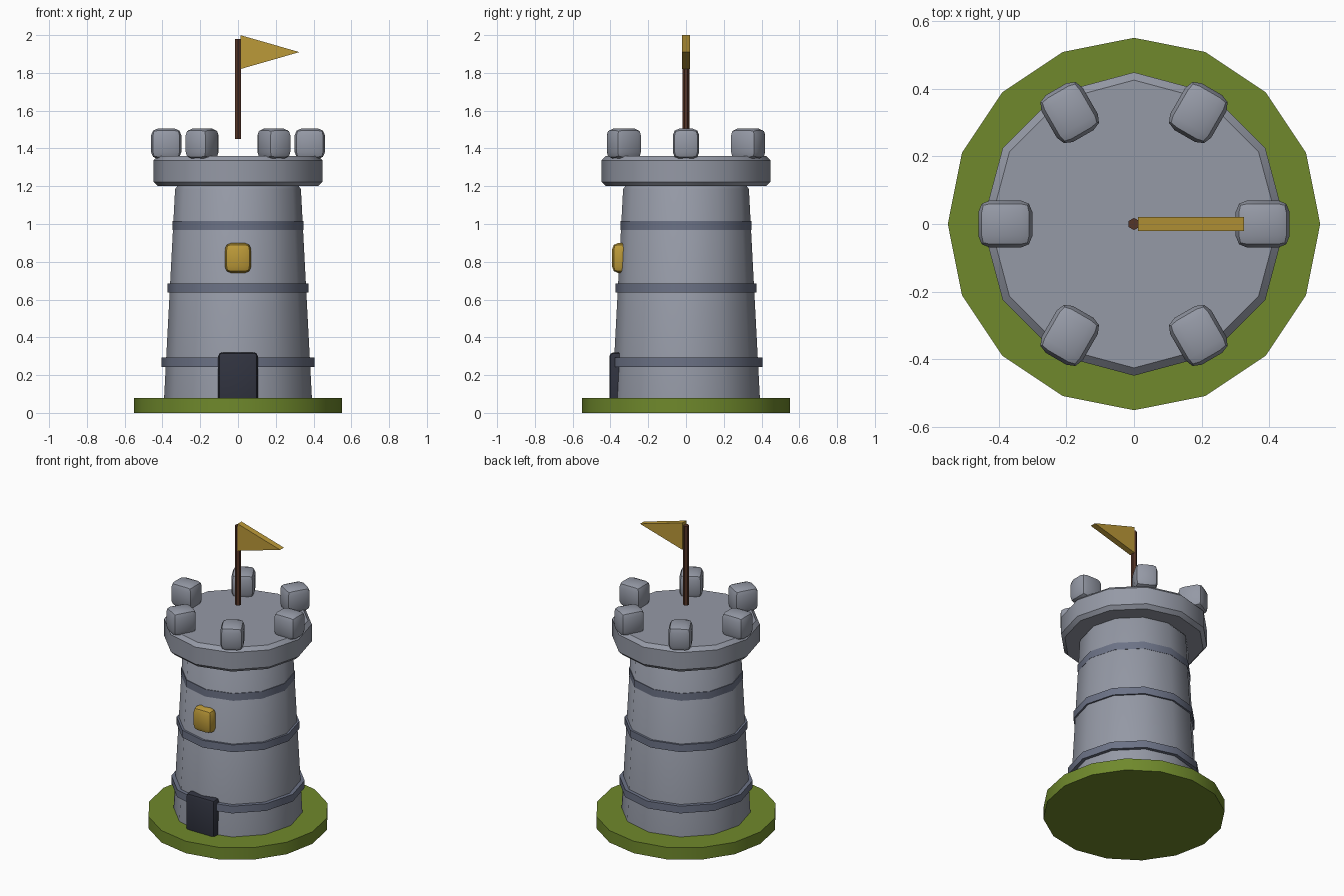
import bpy, bmesh
from math import sin, cos, pi, radians
from mathutils import Matrix

if "Cube" in bpy.data.objects:
    bpy.data.objects.remove(bpy.data.objects["Cube"])


def material(name, rgb):
    m = bpy.data.materials.new(name)
    m.diffuse_color = (*rgb, 1)
    m.use_nodes = True
    m.node_tree.nodes["Principled BSDF"].inputs["Base Color"].default_value = m.diffuse_color
    return m


STONE = material("stone", (0.30, 0.32, 0.38))
BAND = material("band_stone", (0.15, 0.17, 0.24))
GRASS = material("grass", (0.16, 0.25, 0.025))
GOLD = material("gold", (0.50, 0.32, 0.04))
WOOD = material("wood", (0.09, 0.035, 0.02))
DARK = material("dark", (0.03, 0.033, 0.05))


def finish(name, bm, mat, smooth=None):
    bmesh.ops.recalc_face_normals(bm, faces=bm.faces)
    me = bpy.data.meshes.new(name)
    bm.to_mesh(me)
    bm.free()
    me.materials.append(mat)
    ob = bpy.data.objects.new(name, me)
    bpy.context.collection.objects.link(ob)
    if smooth:
        bpy.ops.object.select_all(action='DESELECT')
        ob.select_set(True)
        bpy.context.view_layer.objects.active = ob
        bpy.ops.object.shade_smooth_by_angle(angle=radians(smooth))
    return ob


def lathe(name, profile, sides, mat, smooth=None, phase=0.0):
    """Closed solid turned from (radius, z) points, bottom to top."""
    bm = bmesh.new()
    rings = [[bm.verts.new((r * cos(phase + 2 * pi * i / sides),
                            r * sin(phase + 2 * pi * i / sides), z))
              for i in range(sides)] for r, z in profile]
    for a, b in zip(rings, rings[1:]):
        for i in range(sides):
            j = (i + 1) % sides
            bm.faces.new((a[i], a[j], b[j], b[i]))
    bm.faces.new(rings[0])
    bm.faces.new(rings[-1])
    return finish(name, bm, mat, smooth)


def block(name, size, centre, bevel, mat, turn=0.0):
    """Rounded box, turned about the tower axis."""
    bm = bmesh.new()
    bmesh.ops.create_cube(bm, size=1, matrix=Matrix.Diagonal((*size, 1)))
    bmesh.ops.bevel(bm, geom=bm.edges[:], offset=bevel, segments=2,
                    profile=0.5, affect='EDGES')
    bm.transform(Matrix.Rotation(turn, 4, 'Z') @ Matrix.Translation(centre))
    return finish(name, bm, mat, 40)


# Ground disc
lathe("ground", [(0.55, 0), (0.55, 0.08)], 16, GRASS, 30)

# Tapered tower body
lathe("tower_body", [(0.38, 0.05), (0.392, 0.065), (0.333, 1.185), (0.322, 1.20)],
      12, STONE, 35)

# Stone bands
for i, (r, z) in enumerate([(0.405, 0.268), (0.373, 0.662), (0.346, 0.992)]):
    lathe(f"band_{i + 1}", [(r, z - 0.024), (r, z + 0.024)], 12, BAND, 35)

# Overhanging platform
lathe("platform", [(0.425, 1.20), (0.448, 1.223), (0.448, 1.337), (0.425, 1.36)],
      12, STONE, 35)

# Battlements
for i in range(6):
    block(f"battlement_{i + 1}", (0.16, 0.14, 0.16), (0.38, 0, 1.425), 0.035,
          STONE, i * pi / 3)

# Door and window
block("door", (0.21, 0.10, 0.32), (0, -0.355, 0.16), 0.02, DARK)
block("window", (0.14, 0.09, 0.16), (0, -0.347, 0.82), 0.035, GOLD)

# Flag pole
lathe("flag_pole", [(0.018, 1.45), (0.018, 1.98)], 6, WOOD, phase=pi / 6)

# Pennant
bm = bmesh.new()
tri = [(0.012, 1.82), (0.325, 1.91), (0.012, 2.0)]
front = [bm.verts.new((x, -0.02, z)) for x, z in tri]
back = [bm.verts.new((x, 0.02, z)) for x, z in tri]
bm.faces.new(front)
bm.faces.new(back)
for i in range(3):
    j = (i + 1) % 3
    bm.faces.new((front[i], front[j], back[j], back[i]))
finish("flag", bm, GOLD)
